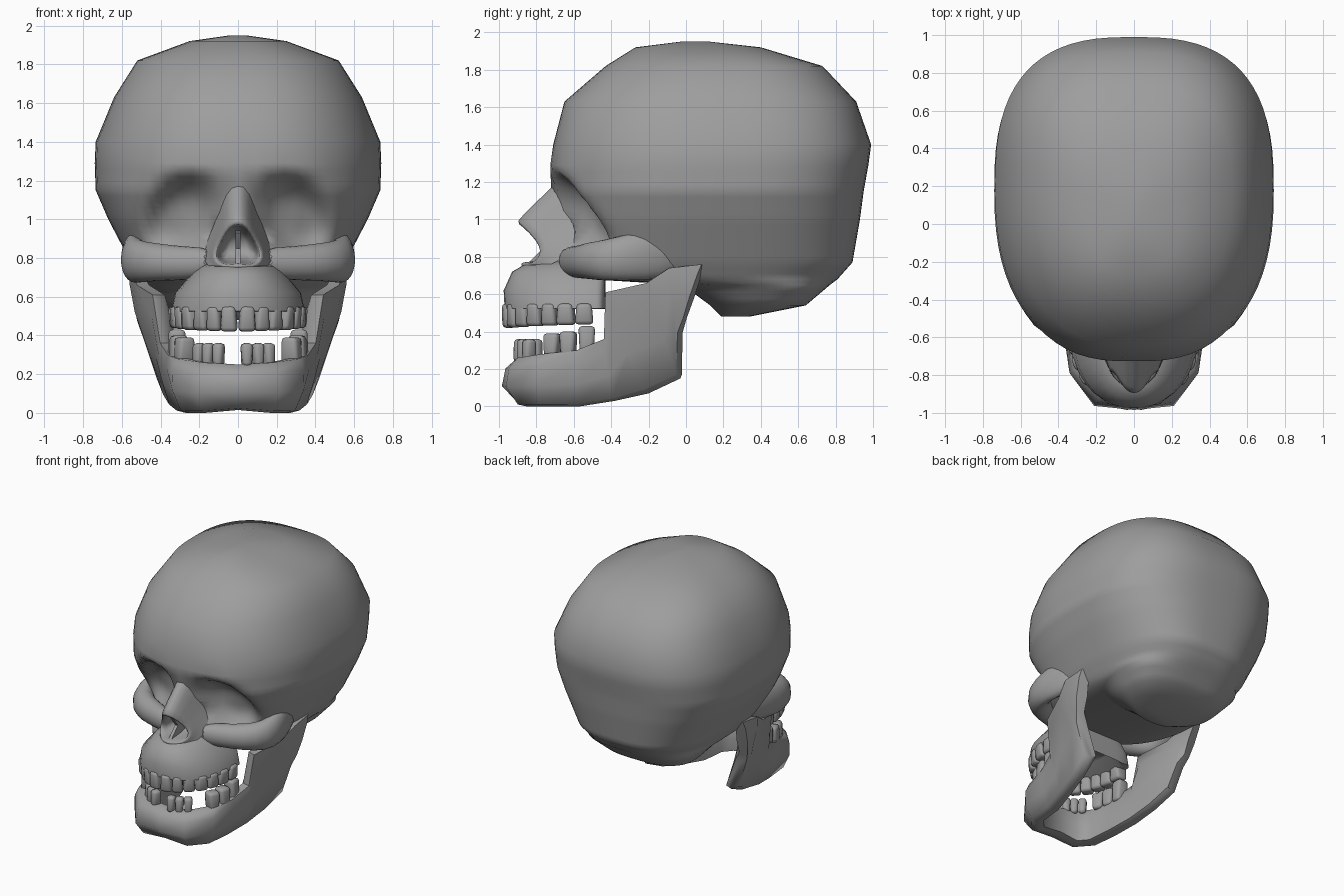
import bpy, bmesh, math
from mathutils import Vector, Matrix

if "Cube" in bpy.data.objects:
    bpy.data.objects.remove(bpy.data.objects["Cube"])

GREY = bpy.data.materials.new("bone_grey")
GREY.diffuse_color = (.34, .34, .34, 1)
GREY.use_nodes = True
GREY.node_tree.nodes["Principled BSDF"].inputs["Base Color"].default_value = GREY.diffuse_color


def finish(name, bm, angle=60, mirror=False, subsurf=0):
    bmesh.ops.recalc_face_normals(bm, faces=bm.faces)
    me = bpy.data.meshes.new(name)
    bm.to_mesh(me)
    bm.free()
    me.materials.append(GREY)
    ob = bpy.data.objects.new(name, me)
    bpy.context.collection.objects.link(ob)
    bpy.ops.object.select_all(action='DESELECT')
    ob.select_set(True)
    bpy.context.view_layer.objects.active = ob
    bpy.ops.object.shade_smooth_by_angle(angle=math.radians(angle))
    if mirror:
        m = ob.modifiers.new("mirror", 'MIRROR')
        m.use_clip = True
        m.merge_threshold = 0.002
    if subsurf:
        s = ob.modifiers.new("subsurf", 'SUBSURF')
        s.levels = s.render_levels = subsurf
    return ob


def loft(sections, closed=True, cap_start=True, cap_end=True):
    bm = bmesh.new()
    rows = [[bm.verts.new(p) for p in s] for s in sections]
    n = len(rows[0])
    for a, b in zip(rows, rows[1:]):
        for i in range(n if closed else n - 1):
            j = (i + 1) % n
            bm.faces.new((a[i], a[j], b[j], b[i]))
    if cap_start:
        bm.faces.new(rows[0])
    if cap_end:
        bm.faces.new(rows[-1])
    return bm


def spow(v, e):
    return math.copysign(abs(v) ** e, v)


def ring(z, front, back, w, mid, nf, nb, segs):
    """Egg-shaped horizontal ring, widest part way (mid) from front to back."""
    cy = front + (back - front) * mid
    pts = []
    for i in range(segs):
        t = 2 * math.pi * i / segs
        s, c = math.sin(t), math.cos(t)
        e = 2 / (nf if c > 0 else nb)
        pts.append(Vector((w * spow(s, e),
                           cy - spow(c, e) * ((cy - front) if c > 0 else (back - cy)), z)))
    return pts


def densify(rings, step, zmax):
    """Add in-between rings, but only below zmax where the face needs detail."""
    out = [rings[0]]
    for a, b in zip(rings, rings[1:]):
        n = max(1, round(abs(b[0] - a[0]) / step)) if a[0] < zmax else 1
        for k in range(1, n + 1):
            out.append([p + (q - p) * k / n for p, q in zip(a, b)])
    return out


# Cranium: stacked rings (z, front, back, half width), eye sockets pressed in
RINGS = [(1.95, -.03, .13, .04), (1.92, -.27, .40, .25), (1.82, -.43, .73, .52),
         (1.63, -.65, .91, .64), (1.40, -.71, .99, .735), (1.29, -.725, .975, .74),
         (1.15, -.72, .95, .735), (1.00, -.70, .93, .67), (.77, -.66, .89, .55),
         (.68, -.52, .81, .49), (.65, -.02, .77, .46), (.54, .13, .64, .36),
         (.48, .19, .34, .16)]


def press_sockets(p):
    if p.y > -.25 or not .7 < p.z < 1.35:
        return p
    x = abs(p.x)
    eye = math.hypot((x - .285) / .18, (p.z - 1.01 + .25 * (x - .29)) / .2)
    nose = math.hypot(x / .12, (p.z - .87) / .12)
    brow = math.exp(-((x - .25) / .14) ** 2 - ((p.z - 1.25) / .05) ** 2)
    push = .19 * math.exp(-eye ** 4) + .14 * math.exp(-nose ** 4) - .025 * brow
    return p + Vector((0, push, 0))


skull = [[press_sockets(p) for p in ring(*r, .53, 2.4, 2.7, 72)]
         for r in densify(RINGS, .032, 1.35)]
finish("cranium", loft(skull), 75)

# Upper jaw: solid horseshoe with a hollow palate
UPPER = [(.775, -.76, -.45, .17), (.755, -.87, -.44, .20), (.72, -.93, -.43, .24),
         (.62, -.975, -.43, .325), (.525, -.97, -.43, .345), (.52, -.90, -.43, .27),
         (.60, -.83, -.44, .2)]
finish("upper_jaw", loft([ring(*r, .8, 2.2, 6, 40) for r in UPPER]), 70)

# Cheekbones: tube swept from beside the nose round to the temple
CHEEK = [(.12, -.66, .78, .05, .08), (.27, -.57, .77, .08, .09), (.42, -.53, .78, .09, .10),
         (.53, -.43, .78, .09, .115), (.545, -.30, .80, .07, .13), (.51, -.15, .82, .06, .15),
         (.46, -.0, .83, .05, .11)]
secs = []
for i, (x, y, z, rh, rz) in enumerate(CHEEK):
    a, b = CHEEK[max(i - 1, 0)], CHEEK[min(i + 1, len(CHEEK) - 1)]
    nrm = Vector((b[1] - a[1], a[0] - b[0], 0)).normalized()
    secs.append([Vector((x, y, z)) + nrm * rh * math.cos(t) + Vector((0, 0, rz * math.sin(t)))
                 for t in [2 * math.pi * k / 12 for k in range(12)]])
finish("cheekbones", loft(secs), mirror=True, subsurf=1)

# Nose: outer edge, rim of the opening, then the inside of the cavity
EDGE = [(0, -.71, 1.2), (.06, -.69, 1.16), (.11, -.60, 1.0), (.17, -.58, .87),
        (.18, -.68, .77), (.11, -.82, .72), (0, -.88, .73)]
RIM = [(0, -.925, .985), (.05, -.90, .97), (.095, -.82, .89), (.13, -.79, .82),
       (.115, -.82, .775), (.06, -.86, .755), (0, -.90, .77)]
MIDDLE = [tuple(e * .45 + r * .55 for e, r in zip(a, b)) for a, b in zip(EDGE, RIM)]
LIP = [(x * .85, y + .03, .86 + (z - .86) * .88) for x, y, z in RIM]
BACK = [(x * .7, -.57, .86 + (z - .86) * .75) for x, y, z in RIM]
finish("nose", loft([EDGE, MIDDLE, RIM, LIP, BACK], closed=False, cap_start=False),
       180, mirror=True, subsurf=1)

# Thin wall dividing the nose cavity
plate = [(-.55, .95), (-.82, .93), (-.76, .85), (-.84, .77), (-.55, .75)]
finish("nose_divider", loft([[(x, y, z) for y, z in plate] for x in (-.012, .012)]), 30)

# Lower jaw: slices from bottom edge to top edge, half thickness, front bulge
JAW = [((0, -.85, .015), (0, -.88, .25), .06, .065),
       ((.17, -.85, .0), (.17, -.87, .26), .06, .055),
       ((.25, -.76, .0), (.29, -.76, .28), .06, .02),
       ((.27, -.57, .0), (.33, -.58, .30), .06, 0),
       ((.31, -.38, .03), (.37, -.43, .36), .06, 0),
       ((.34, -.20, .07), (.41, -.42, .61), .06, 0),
       ((.37, -.03, .15), (.49, -.20, .66), .06, 0),
       ((.45, -.03, .38), (.53, -.08, .74), .055, 0),
       ((.49, -.01, .46), (.53, .09, .76), .04, 0)]
PROFILE = [(0, 0), (.04, .75), (.4, 1), (.8, .9), (1, .55),
           (1, -.55), (.8, -.9), (.4, -1), (.04, -.75)]
secs = []
for i, (b, t, th, bulge) in enumerate(JAW):
    p, q = JAW[max(i - 1, 0)], JAW[min(i + 1, len(JAW) - 1)]
    d = Vector(q[0]) + Vector(q[1]) - Vector(p[0]) - Vector(p[1])
    nrm = Vector((d.y, -d.x, 0)).normalized() if i else Vector((0, -1, 0))
    if i > 4:
        nrm = Vector((1, -.35, 0)).normalized()
    if nrm.x < 0:
        nrm.x = -nrm.x
    secs.append([Vector(b).lerp(Vector(t), s)
                 + nrm * (k * th + bulge * max(k, 0) * 4 * s * (1 - s)) for s, k in PROFILE])
finish("lower_jaw", loft(secs, cap_start=False), 60, mirror=True)


# Teeth: tapered rounded blocks set along an arch
def arch_point(s, a, b, cy):
    """Point and outward direction at distance s along the arch from its middle."""
    t, run, n = 0.0, 0.0, .01
    while run < s and t < math.pi / 2:
        run += math.hypot(a * math.cos(t), b * math.sin(t)) * n
        t += n
    extra = max(0, s - run)
    p = Vector((a * math.sin(t), cy - b * math.cos(t) + extra, 0))
    return p, Vector((math.sin(t) / a, -math.cos(t) / b, 0)).normalized()


def add_tooth(bm, side, s, arch, z0, z1, width, depth, upper):
    p, out = arch_point(s, *arch)
    p.x *= side
    out.x *= side
    rot = Matrix.Rotation(math.atan2(out.x, -out.y), 4, 'Z')
    tooth = bmesh.new()
    bmesh.ops.create_cube(tooth, size=1)
    for v in tooth.verts:
        root = (v.co.z > 0) == upper
        k = .8 if root else 1
        v.co = Vector((v.co.x * width * k, v.co.y * depth * (1 if root else .85),
                       (z0 + z1) / 2 + v.co.z * (z1 - z0)))
    bmesh.ops.bevel(tooth, geom=tooth.edges[:], offset=.02, segments=2,
                    profile=.5, affect='EDGES')
    bmesh.ops.transform(tooth, matrix=Matrix.Translation(p) @ rot, verts=tooth.verts)
    me = bpy.data.meshes.new("tooth_tmp")
    tooth.to_mesh(me)
    tooth.free()
    bm.from_mesh(me)
    bpy.data.meshes.remove(me)


bm = bmesh.new()
for side in (-1, 1):
    for i, (s, w) in enumerate([(.045, .088), (.125, .08), (.205, .085), (.29, .088),
                                (.375, .088), (.465, .1), (.56, .1)]):
        add_tooth(bm, side, s, (.31, .41, -.54), .42 + .003 * i, .55, w,
                  .075 if i < 3 else .1, True)
finish("upper_teeth", bm)

bm = bmesh.new()
FRONT = {1: (.045, .105, .165), -1: (.10, .16, .22)}
for side, front in FRONT.items():
    for s in front:
        add_tooth(bm, side, s, (.30, .35, -.54), .24, .36, .062, .075, False)
    for s, top in ((.35, .39), (.44, .40), (.54, .43)):
        add_tooth(bm, side, s, (.315, .36, -.54), .26, top, .09, .1, False)
finish("lower_teeth", bm)
